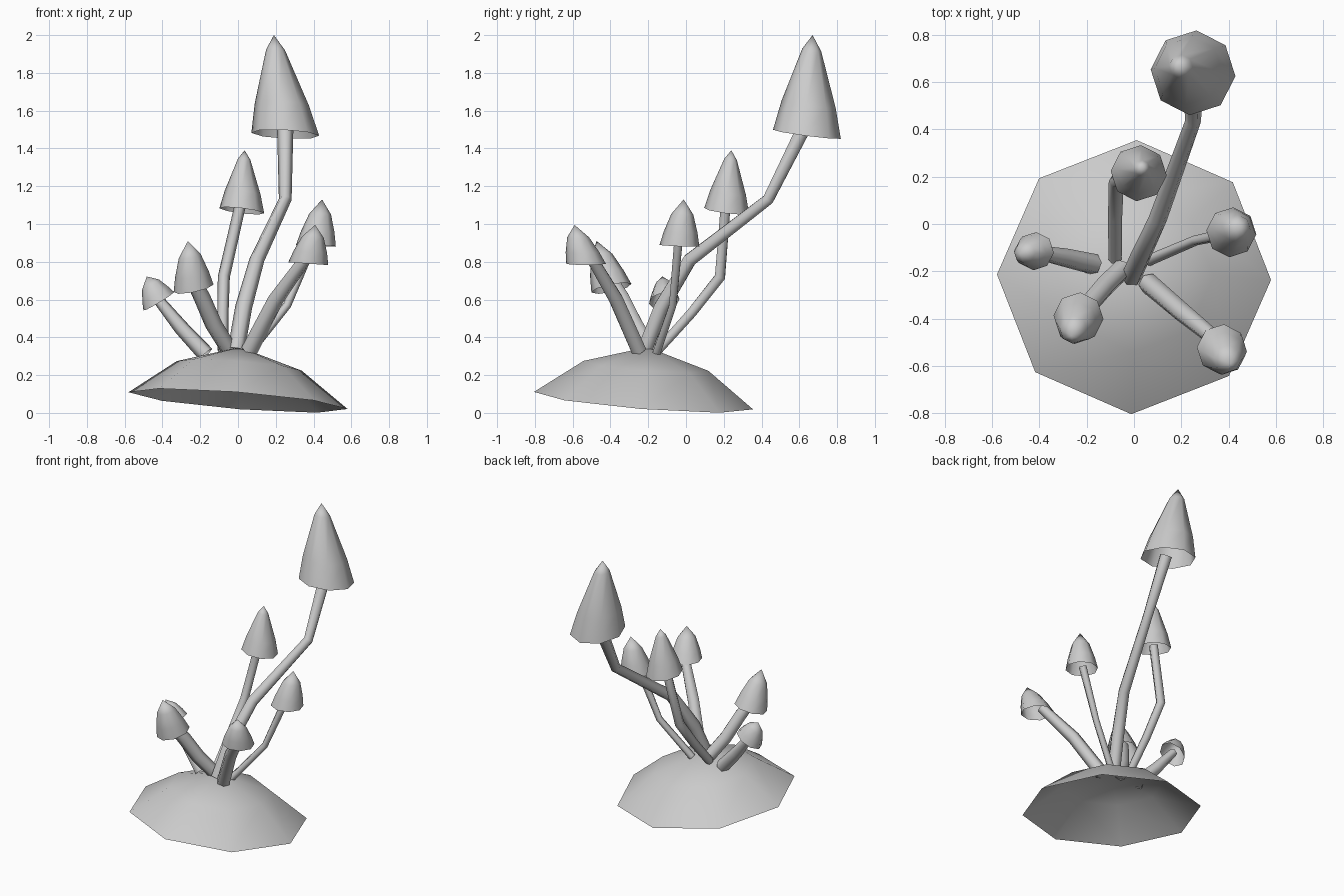
import bpy, bmesh
from math import cos, sin, pi
from mathutils import Vector

if "Cube" in bpy.data.objects:
    bpy.data.objects.remove(bpy.data.objects["Cube"])

# One plain grey for everything
grey = bpy.data.materials.new("plain_grey")
grey.use_nodes = True
colour = (0.6, 0.6, 0.6, 1)
grey.diffuse_color = colour
grey.node_tree.nodes["Principled BSDF"].inputs["Base Color"].default_value = colour


def loft(name, rings, tip=None):
    """Skin a stack of rings, optionally closing it to a point."""
    bm = bmesh.new()
    loops = [[bm.verts.new(p) for p in ring] for ring in rings]
    n = len(loops[0])
    for low, high in zip(loops, loops[1:]):
        for i in range(n):
            j = (i + 1) % n
            bm.faces.new((low[i], low[j], high[j], high[i]))
    if tip is not None:
        top = bm.verts.new(tip)
        for i in range(n):
            bm.faces.new((loops[-1][i], loops[-1][(i + 1) % n], top))
    for f in bm.faces:
        f.smooth = True
    mesh = bpy.data.meshes.new(name)
    bm.to_mesh(mesh)
    bm.free()
    mesh.materials.append(grey)
    obj = bpy.data.objects.new(name, mesh)
    bpy.context.collection.objects.link(obj)
    return obj


def shell(name, base, tip, radius, slope, profile, turn=-0.08):
    """Open eight-sided bell: rings tilted by slope, sliding from base to tip."""
    base, tip = Vector(base), Vector(tip)
    rings = []
    for t, r in profile:
        ring = []
        for i in range(8):
            a = i * pi / 4 + turn
            d = Vector((cos(a), sin(a), slope[0] * cos(a) + slope[1] * sin(a)))
            ring.append(base.lerp(tip, t) + d * radius * r)
        rings.append(ring)
    return loft(name, rings, tip)


def stem(name, path, radii, sides=6):
    """Tapered tube with mitred bends."""
    pts = [Vector(p) for p in path]
    rings = []
    for k, p in enumerate(pts):
        t = Vector()
        if k > 0:
            t += (p - pts[k - 1]).normalized()
        if k < len(pts) - 1:
            t += (pts[k + 1] - p).normalized()
        t.normalize()
        u = Vector((1, 0, 0))
        u = (u - t * u.dot(t)).normalized()
        v = t.cross(u)
        rings.append([p + radii[k] * (u * cos(a) + v * sin(a))
                      for a in (i * 2 * pi / sides for i in range(sides))])
    return loft(name, rings)


# Ground mound, open underneath
shell("mound", (0, -0.225, 0.065), (0.01, -0.205, 0.348), 0.58, (-0.078, -0.078),
      [(0, 1), (0.65, 0.57)], turn=-0.02)

# Caps: base centre, tip, radius, rim slope, profile
TALL = [(0, 1), (0.3, 0.8), (0.85, 0.28)]
BLUNT = [(0, 1), (0.3, 0.84), (0.68, 0.55)]
caps = {
    "tallest": ((0.25, 0.64, 1.475), (0.19, 0.67, 2.0), 0.18, (-0.05, -0.13), TALL),
    "back": ((0.02, 0.215, 1.07), (0.035, 0.24, 1.39), 0.119, (-0.12, -0.12), TALL),
    "left": ((0.412, -0.035, 0.885), (0.445, -0.012, 1.13), 0.106, (-0.03, -0.04), BLUNT),
    "front_left": ((0.372, -0.53, 0.79), (0.408, -0.59, 0.995), 0.106, (-0.07, 0), BLUNT),
    "front_right": ((-0.235, -0.395, 0.66), (-0.265, -0.473, 0.91), 0.106, (0.2, 0.2), BLUNT),
    "right": ((-0.42, -0.115, 0.59), (-0.483, -0.125, 0.722), 0.081, (0.6, 0.1), BLUNT),
}
for place, spec in caps.items():
    shell(place + "_cap", *spec)

# Stems: path and radius at each point
stems = {
    "tallest": ([(-0.01, -0.22, 0.33), (0.03, -0.13, 0.56), (0.1, 0.02, 0.81),
                 (0.25, 0.435, 1.13), (0.25, 0.62, 1.5)], [0.045, 0.045, 0.04, 0.034, 0.043]),
    "back": ([(-0.08, -0.15, 0.33), (-0.08, 0.03, 0.53), (-0.075, 0.18, 0.72),
              (0.012, 0.21, 1.1)], [0.028, 0.03, 0.032, 0.03]),
    "left": ([(0.06, -0.155, 0.32), (0.26, -0.07, 0.57), (0.4, -0.04, 0.91)],
             [0.024, 0.022, 0.026]),
    "front_left": ([(0.06, -0.25, 0.33), (0.2, -0.37, 0.6), (0.36, -0.5, 0.82)],
                   [0.045, 0.042, 0.034]),
    "front_right": ([(-0.05, -0.19, 0.34), (-0.13, -0.27, 0.47), (-0.19, -0.34, 0.61),
                     (-0.24, -0.4, 0.71)], [0.045, 0.046, 0.045, 0.04]),
    "right": ([(-0.17, -0.17, 0.31), (-0.3, -0.14, 0.45), (-0.43, -0.115, 0.61)],
              [0.045, 0.04, 0.028]),
}
for place, (path, radii) in stems.items():
    stem(place + "_stem", path, radii)
